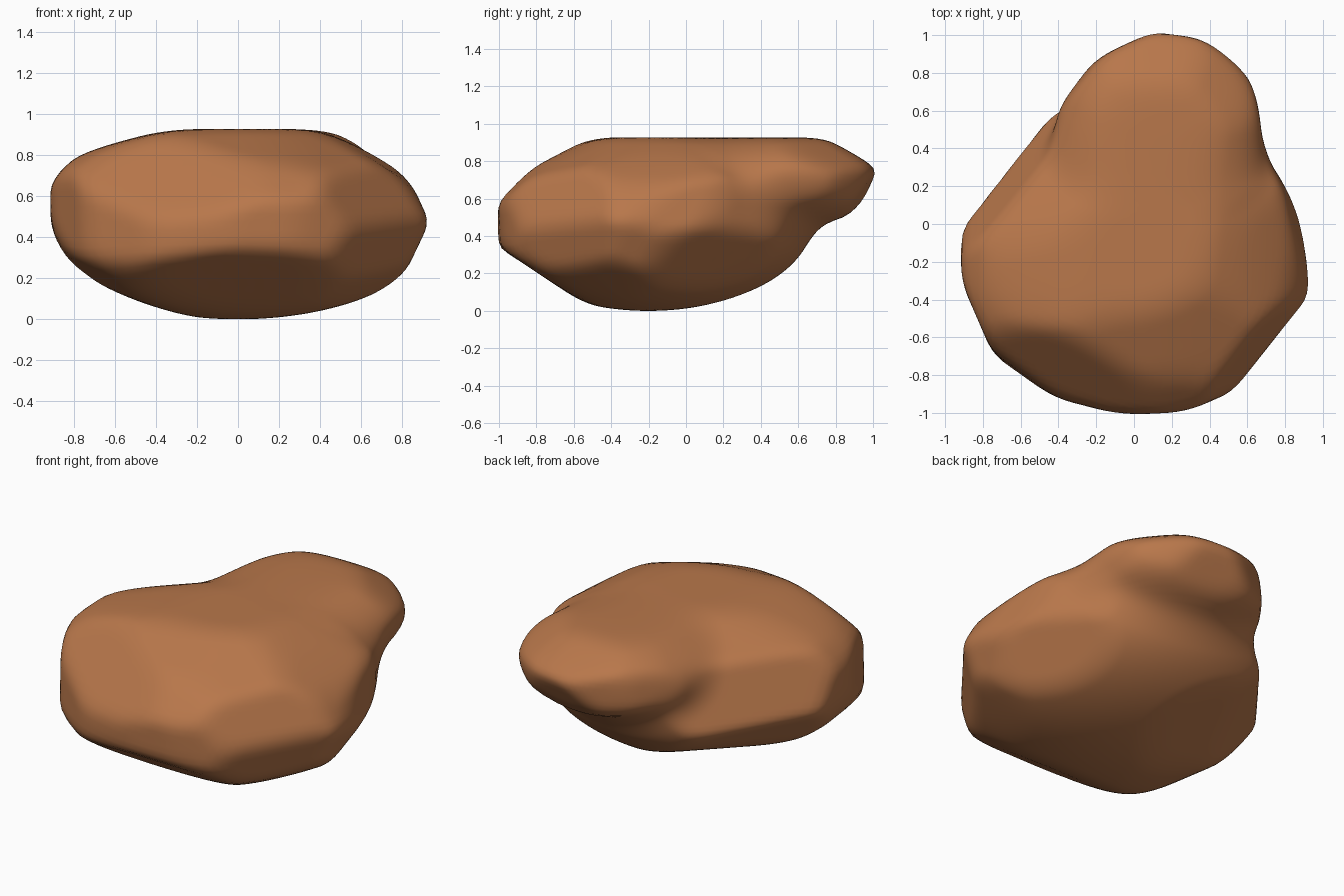
import bpy
import bmesh
from mathutils import Vector

default_cube = bpy.data.objects.get("Cube")
if default_cube:
    bpy.data.objects.remove(default_cube, do_unlink=True)

EDGE_SOFTNESS = 0.04
NECK_SOFTNESS = 0.13
CROWN_HEIGHT = 0.928


def facet(normal, point):
    """A flat cut: outward normal and its offset from the origin."""
    n = Vector(normal).normalized()
    return n, n.dot(Vector(point))


def smooth_max(a, b, blend):
    """Larger of two distances, with a rounded transition."""
    overlap = max(blend - abs(a - b), 0.0) / blend
    return max(a, b) + overlap * overlap * blend / 4


def ellipsoid_distance(p, centre, radii):
    d = p - centre
    scaled = Vector((d.x / radii.x, d.y / radii.y, d.z / radii.z))
    gradient = Vector((scaled.x / radii.x, scaled.y / radii.y, scaled.z / radii.z))
    length = scaled.length
    return length * (length - 1) / max(gradient.length, 1e-6)


def lobe_distance(p, lobe):
    """Rounded mass trimmed by its flat facets."""
    centre, radii, facets = lobe
    distance = ellipsoid_distance(p, centre, radii)
    for normal, offset in facets:
        distance = smooth_max(distance, normal.dot(p) - offset, EDGE_SOFTNESS)
    return distance


# Facets around the front of the main mass
front_facets = [
    facet((0, -0.55, -0.83), (0, -0.76, 0.18)),        # underside
    facet((0.05, -1, -0.03), (0.1, -1.005, 0.55)),     # middle
    facet((-0.25, -0.97, 0), (-0.25, -0.965, 0.5)),
    facet((0.4, -0.92, 0), (0.38, -0.95, 0.5)),
    facet((0.1, -0.7, 0.7), (0, -0.92, 0.69)),         # top slopes
    facet((0.05, -0.4, 0.92), (0, -0.6, 0.87)),
    facet((0.25, -0.35, 0.9), (0.35, -0.4, 0.9)),
    facet((0.76, -0.57, -0.3), (0.75, -0.56, 0.36)),   # +x corner
    facet((0.7, -0.6, 0.4), (0.72, -0.58, 0.58)),
    facet((-0.57, -0.8, 0.05), (-0.6, -0.79, 0.45)),   # -x corner
    facet((-0.25, -0.72, 0.64), (-0.55, -0.71, 0.67)),
]

# Facets on its left and right sides
side_facets = [
    facet((-1, 0, 0), (-0.915, -0.2, 0.55)),           # -x side
    facet((-0.92, -0.4, 0), (-0.865, -0.42, 0.5)),
    facet((-0.8, 0, 0.6), (-0.84, -0.2, 0.77)),
    facet((-0.25, 0, 0.97), (-0.55, -0.2, 0.875)),
    facet((-0.9, -0.05, -0.43), (-0.885, -0.2, 0.39)),
    facet((-0.6, -0.1, -0.8), (-0.72, -0.2, 0.2)),
    facet((-0.35, 0, -0.94), (-0.5, -0.2, 0.09)),
    facet((-0.72, 0.6, 0.35), (-0.65, 0.25, 0.53)),    # -x rear
    facet((-0.6, 0.4, -0.7), (-0.62, 0.23, 0.33)),
    facet((-0.3, 0.3, 0.9), (-0.45, 0.25, 0.8)),
    facet((-0.3, 0.3, -0.9), (-0.3, 0.1, 0.11)),
    facet((0.95, 0.2, 0.2), (0.87, 0, 0.5)),           # +x side
    facet((0.85, -0.1, 0.5), (0.86, -0.25, 0.63)),
    facet((0.57, -0.05, 0.82), (0.7, -0.2, 0.765)),
    facet((0.4, -0.05, 0.92), (0.5, -0.2, 0.875)),
    facet((0.9, 0, -0.43), (0.88, -0.25, 0.36)),
    facet((0.5, -0.25, -0.83), (0.6, -0.4, 0.125)),
    facet((0.7, 0.35, -0.6), (0.7, 0.05, 0.24)),
    facet((0.85, 0.53, 0), (0.8, 0.2, 0.5)),           # +x rear
]

# Facets on the raised lump
lump_facets = [
    facet((0.1, 0.85, -0.5), (0.15, 0.92, 0.57)),      # end underside
    facet((0.6, 0.78, -0.15), (0.53, 0.86, 0.68)),     # end, +x corner
    facet((0.95, 0.15, -0.2), (0.66, 0.6, 0.66)),      # +x side
    facet((-0.75, 0.6, 0.1), (-0.29, 0.76, 0.7)),      # end, -x corner
    facet((-0.43, 0.9, 0), (-0.07, 0.94, 0.7)),
    facet((0.4, 0.35, 0.85), (0.5, 0.73, 0.835)),      # top slopes
    facet((0, 0.5, 0.86), (0.1, 0.88, 0.85)),
]

# Broad main mass, and the lump overhanging at the back
body = (Vector((0, -0.2, 0.49)), Vector((1, 0.88, 0.49)), front_facets + side_facets)
lump = (Vector((0.14, 0.5, 0.7)), Vector((0.54, 0.53, 0.26)), lump_facets)


def rock_distance(p):
    """Both masses joined with a soft neck, under a level crown."""
    joined = -smooth_max(-lobe_distance(p, body), -lobe_distance(p, lump), NECK_SOFTNESS)
    return smooth_max(joined, p.z - CROWN_HEIGHT, EDGE_SOFTNESS)


def surface_point(origin, direction):
    """Find where a ray from inside the rock leaves it."""
    inside, outside = 0.0, 1.5
    for _ in range(14):
        middle = (inside + outside) / 2
        if rock_distance(origin + direction * middle) < 0:
            inside = middle
        else:
            outside = middle
    return origin + direction * inside


# Rock surface: a sphere pushed out to the carved shape
bm = bmesh.new()
bmesh.ops.create_icosphere(bm, subdivisions=6, radius=1)
core = Vector((0.08, 0.1, 0.55))
for v in bm.verts:
    v.co = surface_point(core, v.co.normalized())
for face in bm.faces:
    face.smooth = True
mesh = bpy.data.meshes.new("rock")
bm.to_mesh(mesh)
bm.free()
rock = bpy.data.objects.new("rock", mesh)
bpy.context.collection.objects.link(rock)

# Warm brown stone
stone = bpy.data.materials.new("brown_stone")
stone.use_nodes = True
colour = (0.48, 0.185, 0.07, 1)
stone.diffuse_color = colour
shader = stone.node_tree.nodes["Principled BSDF"]
shader.inputs["Base Color"].default_value = colour
shader.inputs["Roughness"].default_value = 0.9
mesh.materials.append(stone)
